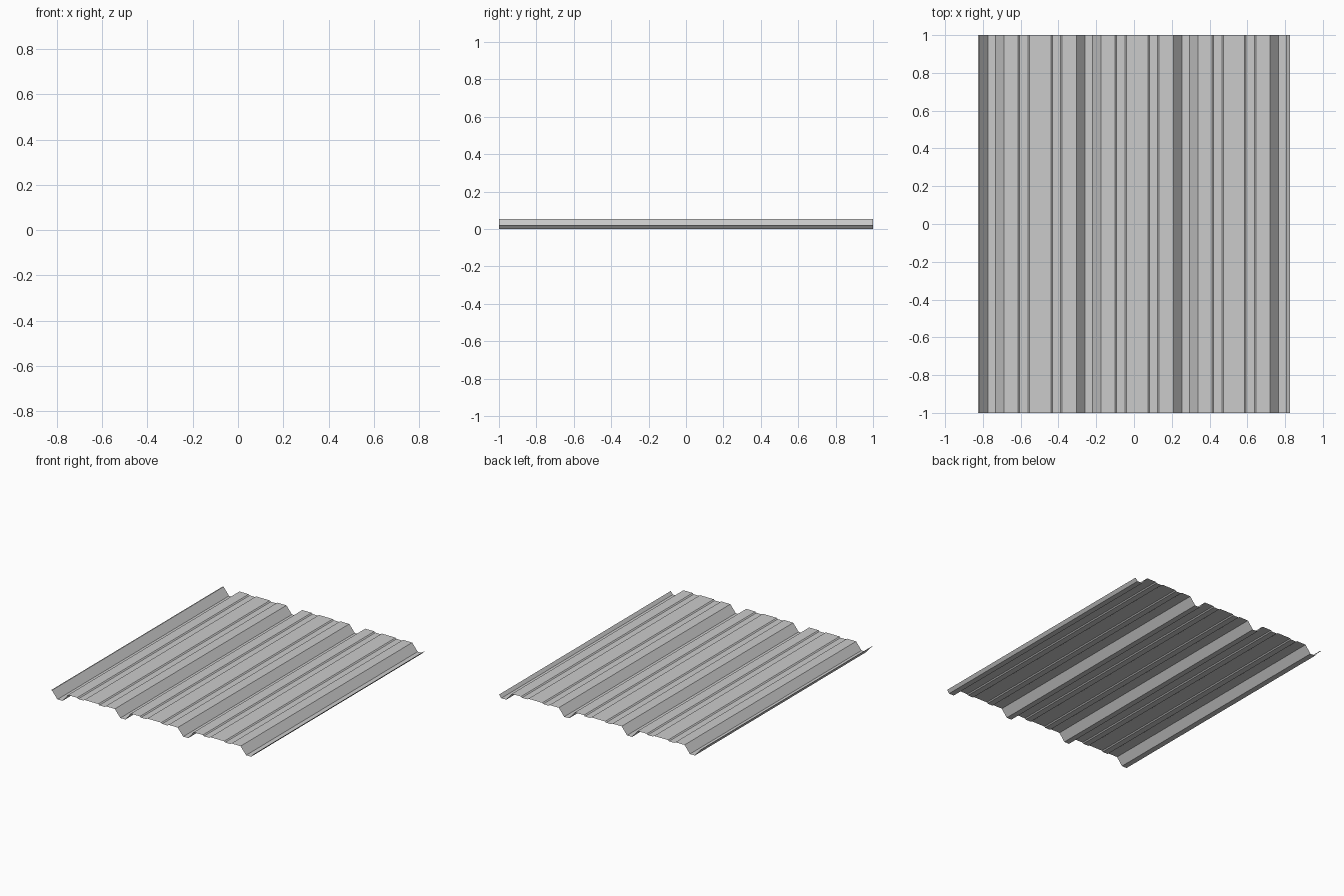
import bpy, bmesh
from mathutils import Vector

if "Cube" in bpy.data.objects:
    bpy.data.objects.remove(bpy.data.objects["Cube"])

PITCH = 0.513    # spacing of the deep troughs
TOP = 0.055      # height of the upper pans
GROOVE = 0.048   # height of the shallow stiffening grooves
FIRST = -0.796   # middle of the first trough's falling wall

# One repeat: falling wall, trough floor, rising wall, two shallow grooves
trough = [(-0.022, TOP), (0.023, 0.0), (0.064, 0.0), (0.108, TOP)]


def groove(c):
    return [(c - 0.030, TOP), (c - 0.022, GROOVE), (c + 0.022, GROOVE), (c + 0.030, TOP)]


unit = trough + groove(0.213) + groove(0.386)

# Whole cross-section: left lip, three repeats, last trough with raised right lip
profile = [(-0.825, TOP)]
for i in range(3):
    profile += [(FIRST + i * PITCH + x, z) for x, z in unit]
profile += [(FIRST + 3 * PITCH + x, z) for x, z in trough[:3]]
profile.append((0.825, 0.022))

# Extrude the cross-section along y into a thin sheet
bm = bmesh.new()
verts = [bm.verts.new((x, -1, z)) for x, z in profile]
edges = [bm.edges.new(pair) for pair in zip(verts, verts[1:])]
result = bmesh.ops.extrude_edge_only(bm, edges=edges)
moved = [g for g in result["geom"] if isinstance(g, bmesh.types.BMVert)]
bmesh.ops.translate(bm, verts=moved, vec=Vector((0, 2, 0)))

# Make every face point upward
bm.normal_update()
bmesh.ops.reverse_faces(bm, faces=[f for f in bm.faces if f.normal.z < 0])

mesh = bpy.data.meshes.new("corrugated_sheet")
bm.to_mesh(mesh)
bm.free()
sheet = bpy.data.objects.new("corrugated_sheet", mesh)
bpy.context.collection.objects.link(sheet)
